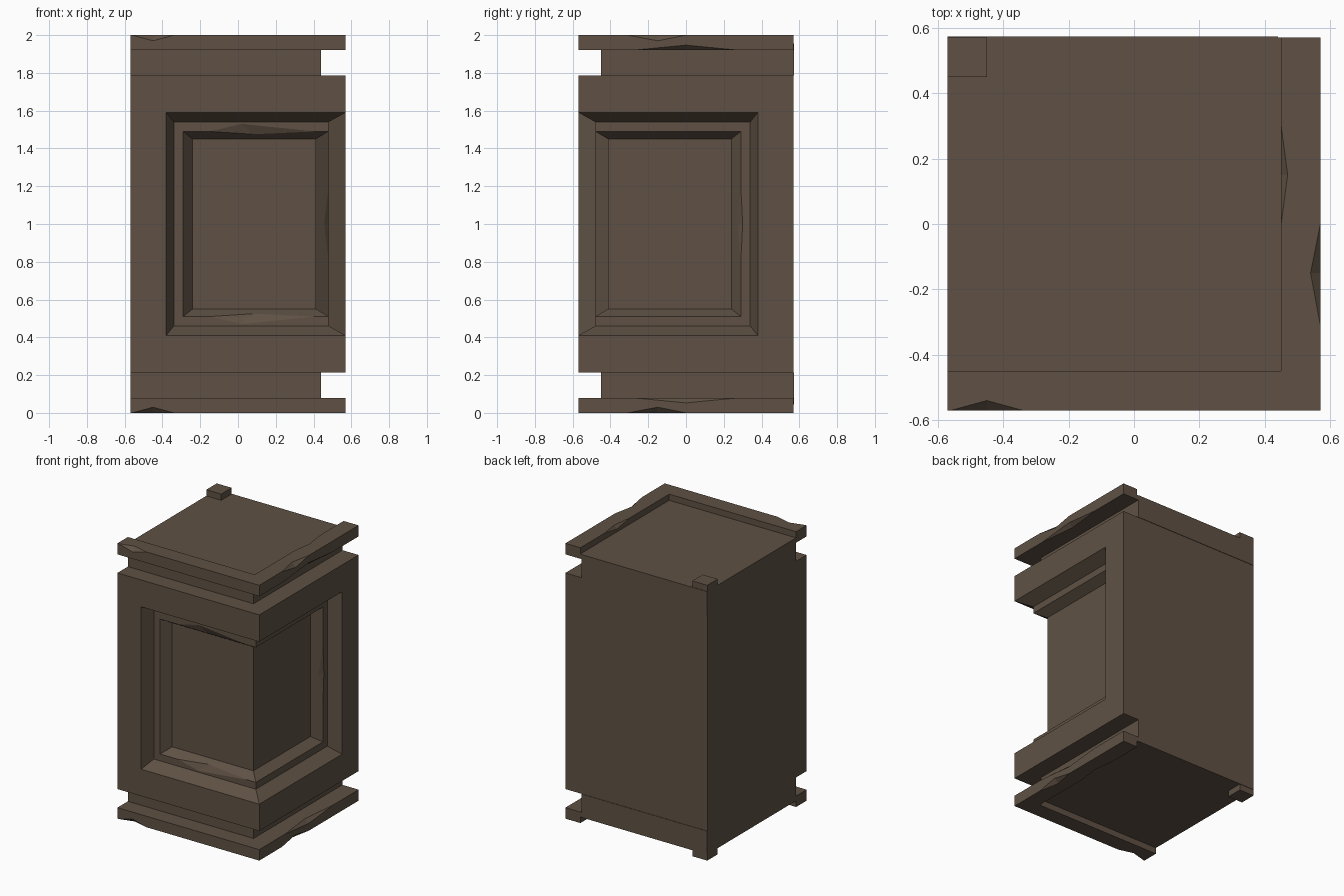
import bpy, bmesh
from mathutils import Vector

if "Cube" in bpy.data.objects:
    bpy.data.objects.remove(bpy.data.objects["Cube"])

stone = bpy.data.materials.new("brown_stone")
stone.diffuse_color = (0.115, 0.083, 0.058, 1)
stone.use_nodes = True
stone.node_tree.nodes["Principled BSDF"].inputs["Base Color"].default_value = stone.diffuse_color

W, H = 0.57, 2.0   # half width, total height


def make(name, bm):
    bmesh.ops.recalc_face_normals(bm, faces=bm.faces)
    me = bpy.data.meshes.new(name)
    bm.to_mesh(me)
    bm.free()
    me.materials.append(stone)
    ob = bpy.data.objects.new(name, me)
    bpy.context.collection.objects.link(ob)
    return ob


def box(name, x0, x1, y0, y1, z0, z1):
    bm = bmesh.new()
    bmesh.ops.create_cube(bm, size=1)
    for v in bm.verts:
        v.co = (x1 if v.co.x > 0 else x0,
                y1 if v.co.y > 0 else y0,
                z1 if v.co.z > 0 else z0)
    return make(name, bm)


def cut(ob, cutter):
    mod = ob.modifiers.new("cut", 'BOOLEAN')
    mod.operation, mod.solver, mod.object = 'DIFFERENCE', 'EXACT', cutter
    bpy.context.view_layer.update()
    dg = bpy.context.evaluated_depsgraph_get()
    me = bpy.data.meshes.new_from_object(ob.evaluated_get(dg))
    ob.modifiers.clear()
    ob.data = me
    bpy.data.objects.remove(cutter)


def chip(ob, a, b, p, q, flip=False):
    """Knock a wedge off edge a-b; p and q are its deepest points on the two faces."""
    pts = [Vector(c) for c in (a, b, p, q)]
    mid = (pts[2] + pts[3]) / 2
    pts = [mid + (c - mid) * 1.15 for c in pts]
    if flip:
        pts = [Vector((c.x, c.y, H - c.z)) for c in pts]
    bm = bmesh.new()
    vs = [bm.verts.new(c) for c in pts]
    for i, j, k in ((0, 1, 2), (0, 1, 3), (0, 2, 3), (1, 2, 3)):
        bm.faces.new((vs[i], vs[j], vs[k]))
    cut(ob, make("chip_cutter", bm))


def corner_recess(ob, outer, inner):
    """Bevelled panel recess wrapping the front-right corner; (depth, low z, end) pairs."""
    o, n = Vector(outer), Vector(inner)
    o = o + (o - n) * 0.25          # run past the surface
    sections = []
    for s in range(3):
        sec = []
        for (d, z, e), top in ((o, 0), (o, 1), (n, 1), (n, 0)):
            x, y = ((-e, -d), (d, -d), (d, e))[s]
            sec.append((x, y, H - z if top else z))
        sections.append(sec)
    # inner bounds sit behind the surface, outer bounds beyond it
    bm = bmesh.new()
    vs = [[bm.verts.new(c) for c in sec] for sec in sections]
    for s in range(2):
        for i in range(4):
            j = (i + 1) % 4
            bm.faces.new((vs[s][i], vs[s][j], vs[s + 1][j], vs[s + 1][i]))
    bm.faces.new(vs[0])
    bm.faces.new(vs[2])
    cut(ob, make("recess_cutter", bm))


# main body with two stepped recesses around the corner
body = box("main_body", -W, W, -W, W, 0.215, 1.785)
corner_recess(body, (W, 0.41, 0.38), (0.48, 0.46, 0.34))
corner_recess(body, (0.48, 0.51, 0.29), (0.413, 0.55, 0.24))

# chips on the inner frame
for f in (False, True):
    chip(body, (-0.15, -0.48, 1.49), (0.41, -0.48, 1.49),
         (0.02, -0.48, 1.53), (0.08, -0.455, 1.475), f)
chip(body, (0.48, 0.285, 0.7), (0.48, 0.285, 1.3),
     (0.48, 0.30, 1.0), (0.45, 0.265, 1.0))

# necks, rims and corner blocks, mirrored top and bottom
for f, side in ((False, "upper"), (True, "lower")):
    def zr(a, b):
        return (H - b, H - a) if f else (a, b)
    box(side + "_neck", -W, 0.44, -0.45, W + 0.003, *zr(1.785, 1.955))
    rim = box(side + "_rim", -W, W, -W, W, *zr(1.92, H))
    cut(rim, box("pocket_cutter", -0.7, 0.45, -0.45, 0.7, *zr(1.955, 2.2)))
    box(side + "_corner_block", -W, -0.45, 0.45, W, *zr(1.94, H))
    chip(rim, (-0.56, -W, H), (-0.34, -W, H), (-0.45, -0.54, H), (-0.45, -W, 1.97), f)
    chip(rim, (W, -0.31, H), (W, 0, H), (0.54, -0.15, H), (W, -0.15, 1.97), f)
    chip(rim, (W, -0.28, 1.92), (W, 0.28, 1.92), (W, 0, 1.947), (0.54, 0, 1.92), f)
    chip(rim, (0.45, 0, H), (0.45, 0.3, H), (0.47, 0.15, H), (0.45, 0.15, 1.975), f)
